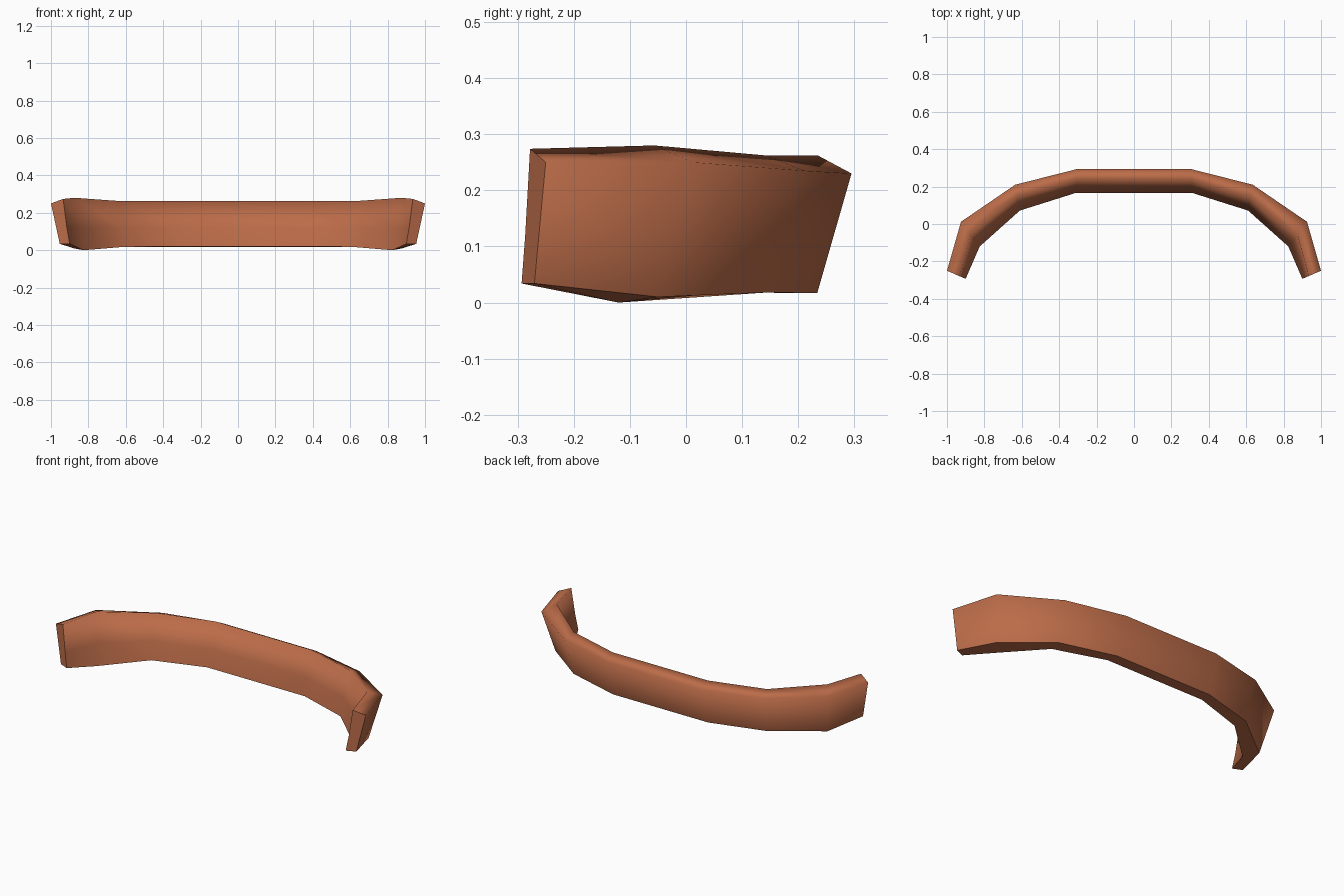
import bpy, bmesh
from mathutils import Vector

if "Cube" in bpy.data.objects:
    bpy.data.objects.remove(bpy.data.objects["Cube"])

# Terracotta colour
mat = bpy.data.materials.new("terracotta")
mat.diffuse_color = (0.50, 0.15, 0.066, 1)
mat.use_nodes = True
mat.node_tree.nodes["Principled BSDF"].inputs["Base Color"].default_value = mat.diffuse_color

# Stations along the right half of the arc:
# outer edge xy, inner lip xy, z of outer edge, ridge, lip, underside, ridge fraction
stations = [
    ((0.30, 0.295), (0.315, 0.165), 0.23, 0.262, 0.020, 0.017, 0.46),
    ((0.635, 0.21), (0.61, 0.072), 0.235, 0.262, 0.018, 0.018, 0.48),
    ((0.925, 0.012), (0.825, -0.12), 0.25, 0.28, 0.000, 0.010, 0.52),
    ((1.0, -0.25), (0.90, -0.293), 0.25, 0.274, 0.034, 0.034, 0.65),
]


def ring(o, i, zo, zr, zl, zb, fr, side):
    """Five-sided cross-section: outer edge, ridge, inner waist, lip, underside."""
    o, i = Vector(o), Vector(i)
    pts = []
    for f, z in ((0, zo), (fr, zr), (0.85, 0.12), (1, zl), (0.47, zb)):
        p = o.lerp(i, f)
        pts.append((side * p.x, p.y, z))
    return pts


rings = [ring(*s, -1) for s in reversed(stations)] + [ring(*s, 1) for s in stations]

# Curved band lofted through the rings
bm = bmesh.new()
loops = [[bm.verts.new(p) for p in r] for r in rings]
for a, b in zip(loops, loops[1:]):
    for k in range(5):
        n = (k + 1) % 5
        f = bm.faces.new((a[k], a[n], b[n], b[k]))
        f.smooth = True
caps = [bm.faces.new(loops[0]), bm.faces.new(loops[-1])]
bmesh.ops.recalc_face_normals(bm, faces=bm.faces[:])

# Crisp end caps and underside edges
for c in caps:
    for e in c.edges:
        e.smooth = False
for a, b in zip(loops, loops[1:]):
    for k in (3, 4):
        bm.edges.get((a[k], b[k])).smooth = False

me = bpy.data.meshes.new("curved_band")
bm.to_mesh(me)
bm.free()
me.materials.append(mat)
obj = bpy.data.objects.new("curved_band", me)
bpy.context.collection.objects.link(obj)
